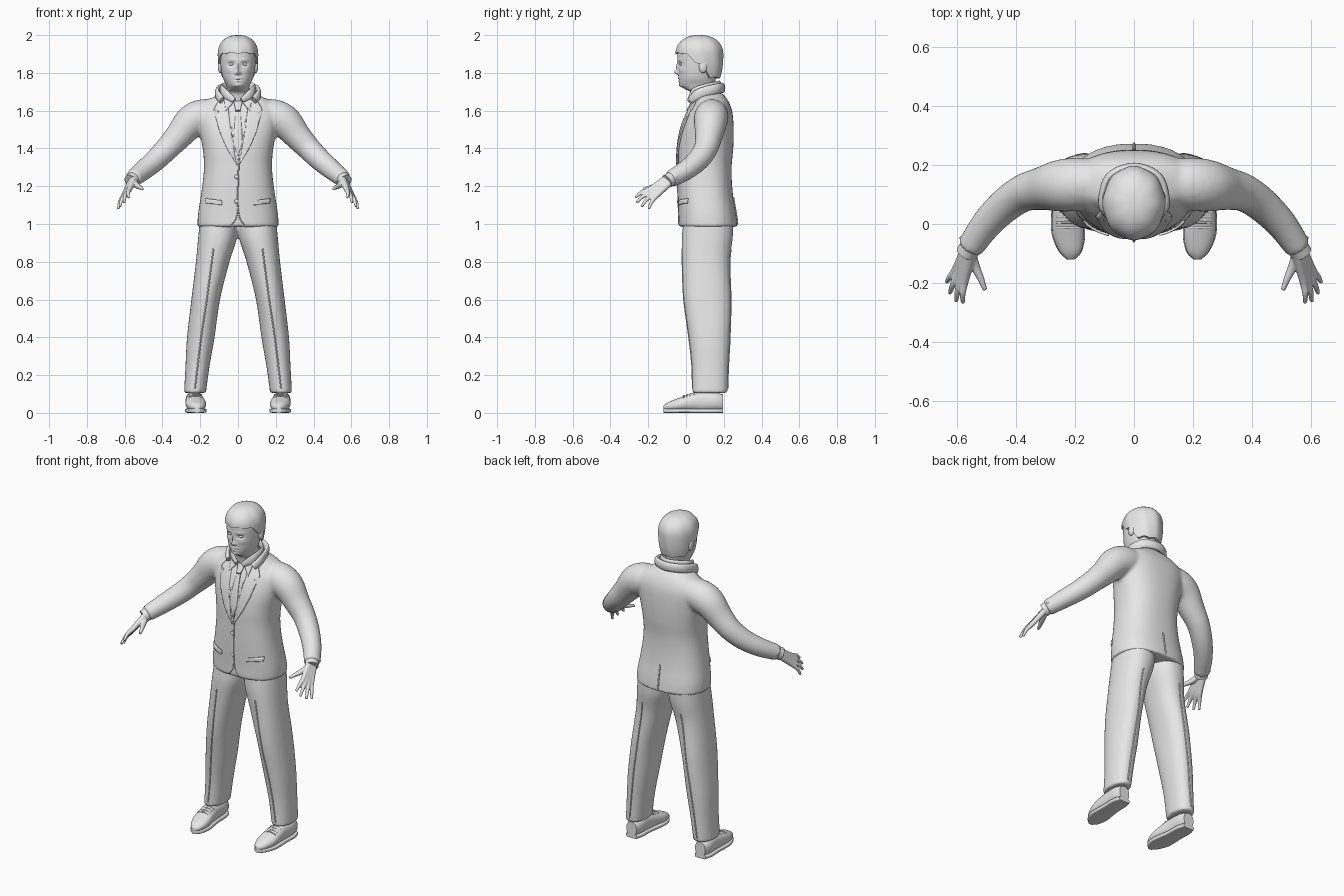
import bpy, bmesh, math
from mathutils import Vector
from mathutils.bvhtree import BVHTree

if "Cube" in bpy.data.objects:
    bpy.data.objects.remove(bpy.data.objects["Cube"])

grey = bpy.data.materials.new("light_grey")
grey.use_nodes = True
grey.diffuse_color = (0.8, 0.8, 0.8, 1)
grey.node_tree.nodes["Principled BSDF"].inputs["Base Color"].default_value = (0.8, 0.8, 0.8, 1)
UP = Vector((0, 0, 1))


def finish(name, bm, voxel=0, smooth=0):
    """Turn a bmesh into an object, optionally fusing its overlapping parts."""
    bmesh.ops.recalc_face_normals(bm, faces=bm.faces)
    mesh = bpy.data.meshes.new(name)
    bm.to_mesh(mesh)
    bm.free()
    mesh.materials.append(grey)
    mesh.shade_smooth()
    mesh.set_sharp_from_angle(angle=math.radians(50))
    ob = bpy.data.objects.new(name, mesh)
    bpy.context.scene.collection.objects.link(ob)
    if voxel:
        fuse = ob.modifiers.new("fuse", 'REMESH')
        fuse.mode, fuse.voxel_size, fuse.use_smooth_shade = 'VOXEL', voxel, True
        blend = ob.modifiers.new("blend", 'SMOOTH')
        blend.factor, blend.iterations = 0.5, smooth
    return ob


def dense(rows, sub):
    """Smooth curve through all the rows of numbers."""
    out = []
    for i in range(len(rows) - 1):
        a, b, c, d = (rows[max(0, min(len(rows) - 1, i + k))] for k in (-1, 0, 1, 2))
        for t in (k / sub for k in range(sub)):
            out.append([q + 0.5 * t * (r - p + t * (2*p - 5*q + 4*r - s + t * (3*(q - r) + s - p)))
                        for p, q, r, s in zip(a, b, c, d)])
    return out + [list(rows[-1])]


def sweep(bm, rows, axis=None, seg=32, power=2.0, sub=5, side=1):
    """Skin over rows of (x, y, z, half width, half depth); rings follow the path or a fixed axis."""
    rows = dense([(side * r[0], *r[1:4], r[-1]) for r in rows], sub)
    pts = [Vector(r[:3]) for r in rows]
    rings = []
    for i, r in enumerate(rows):
        u, v = Vector((1, 0, 0)), Vector((0, 1, 0))
        if axis == 'Y':
            v = UP
        elif axis is None:
            t = pts[min(i + 1, len(pts) - 1)] - pts[max(i - 1, 0)]
            u = t.cross(UP).normalized()
            v = u.cross(t).normalized()
        ring = []
        for k in range(seg):
            a = math.tau * k / seg
            c, s = math.cos(a), math.sin(a)
            c, s = (math.copysign(abs(w) ** (2 / power), w) for w in (c, s))
            ring.append(bm.verts.new(pts[i] + u * c * max(r[3], .001) + v * s * max(r[4], .001)))
        rings.append(ring)
    for p, q in zip(rings, rings[1:]):
        for k in range(seg):
            n = (k + 1) % seg
            bm.faces.new((p[k], p[n], q[n], q[k]))
    bm.faces.new(rings[0])
    bm.faces.new(rings[-1])


def swept(name, rows, **kw):
    bm = bmesh.new()
    sweep(bm, rows, **kw)
    return finish(name, bm)


def ball(name, at, size):
    bm = bmesh.new()
    bmesh.ops.create_uvsphere(bm, u_segments=20, v_segments=12, radius=1)
    for v in bm.verts:
        v.co = Vector(at) + Vector([a * b for a, b in zip(v.co, size)])
    return finish(name, bm)


def surface(ob):
    return BVHTree.FromObject(ob, bpy.context.evaluated_depsgraph_get())


def on(tree, x, z, face=-1, lift=0):
    hit = tree.ray_cast(Vector((x, face * 2, z)), Vector((0, -face, 0)))[0]
    return Vector((x, (hit.y if hit else 0.1) + face * lift, z))


def panel(name, tree, outline, lift, thick, side=1):
    """Thin cloth plate laid over the front of a surface."""
    bm = bmesh.new()
    f = bm.faces.new([bm.verts.new((side * x, 0, z)) for x, z in outline])
    bmesh.ops.triangulate(bm, faces=[f])
    for n, start, count in ((Vector((1, 0, 0)), -.2, 27), (UP, 1.06, 42)):
        for k in range(count):
            bmesh.ops.bisect_plane(bm, geom=bm.verts[:] + bm.edges[:] + bm.faces[:],
                                   plane_co=n * (start + k * .015), plane_no=n)
    for v in bm.verts:
        v.co = on(tree, v.co.x, v.co.z, -1, lift)
    ob = finish(name, bm)
    mod = ob.modifiers.new("thickness", 'SOLIDIFY')
    mod.thickness, mod.offset = thick, 0
    return ob


def seam(name, tree, line, r, face=-1, side=1):
    pts = [on(tree, side * x, z, face) for x, z, *_ in dense(line, 8)]
    swept(name, [(*p, r, r) for p in pts], axis='Z', seg=8, sub=1)


SIDES = (("left", 1), ("right", -1))

# Jacket: torso and sleeves fused
bm = bmesh.new()
sweep(bm, [(0, .117, .985, .215, .157), (0, .113, 1.05, .212, .153), (0, .105, 1.13, .2, .147),
           (0, .1, 1.22, .187, .143), (0, .1, 1.31, .18, .142), (0, .105, 1.4, .187, .145),
           (0, .114, 1.5, .205, .138), (0, .128, 1.59, .215, .118), (0, .135, 1.645, .18, .092),
           (0, .125, 1.68, .115, .078), (0, .12, 1.7, .08, .06)], axis='Z', seg=48, power=2.4)
for _, s in SIDES:
    sweep(bm, [(.12, .14, 1.58, .08), (.19, .135, 1.57, .09), (.25, .13, 1.54, .088), (.315, .12, 1.465, .073),
               (.375, .105, 1.4, .064), (.435, .065, 1.34, .059), (.5, 0, 1.285, .053),
               (.558, -.082, 1.238, .045)], side=s)
jacket = finish("jacket", bm, .01, 5)
cloth = surface(jacket)

# Shirt front, tie, lapels, pockets, buttons and seams
panel("shirt_front", cloth, [(-.075, 1.665), (.075, 1.665), (.005, 1.34), (-.005, 1.34)], .001, .003)
panel("tie_blade", cloth, [(-.011, 1.61), (.011, 1.61), (.026, 1.43), (0, 1.36), (-.026, 1.43)], .005, .006)
panel("tie_knot", cloth, [(-.022, 1.65), (.022, 1.65), (.013, 1.6), (-.013, 1.6)], .01, .009)
for name, s in SIDES:
    panel(name + "_lapel", cloth, [(.055, 1.66), (.1, 1.655), (.128, 1.605), (.1, 1.595), (.118, 1.565),
                                   (.098, 1.49), (.06, 1.4), (.004, 1.31), (.008, 1.36), (.04, 1.5)], .006, .009, s)
    panel(name + "_pocket_flap", cloth, [(.085, 1.125), (.17, 1.135), (.17, 1.11), (.085, 1.1)], .004, .008, s)
    panel(name + "_shirt_collar", cloth, [(.012, 1.655), (.075, 1.675), (.065, 1.6)], .013, .008, s)
    seam(name + "_front_hem_edge", cloth, [(0, 1.09), (.01, 1.03), (.035, .995)], .003, side=s)
seam("front_closing_edge", cloth, [(.004, 1.32), (0, 1.2), (0, 1.09)], .004)
seam("back_vent", cloth, [(0, 1.14), (0, 1.07), (0, 1.0)], .005, 1)
for i, z in enumerate((1.25, 1.12)):
    ball(f"button_{i + 1}", on(cloth, -.008, z), (.011, .007, .011))

# Collars round the neck
swept("jacket_collar", [(.085, .025, 1.655, .012, .02), (.11, .07, 1.69, .012, .027), (.085, .16, 1.715, .013, .027),
                        (0, .195, 1.72, .013, .027), (-.085, .16, 1.715, .013, .027),
                        (-.11, .07, 1.69, .012, .027), (-.085, .025, 1.655, .012, .02)], seg=16)
swept("shirt_collar_band", [(.02, .015, 1.655, .008, .014), (.075, .045, 1.695, .009, .026), (.08, .12, 1.72, .009, .026),
                            (0, .178, 1.735, .009, .024), (-.08, .12, 1.72, .009, .026),
                            (-.075, .045, 1.695, .009, .026), (-.02, .015, 1.655, .008, .014)], seg=16)

# Trousers: legs fused at the hips
bm = bmesh.new()
for _, s in SIDES:
    sweep(bm, [(.228, .127, .105, .058, .093), (.214, .128, .25, .064, .097), (.197, .124, .4, .073, .109),
               (.171, .113, .6, .076, .125), (.134, .106, .8, .089, .126), (.108, .113, .93, .103, .135),
               (.1, .12, 1.04, .1, .13)], axis='Z', power=2.2, side=s)
trousers = finish("trousers", bm, .01, 4)
legs = surface(trousers)

for name, s in SIDES:
    # Trouser creases, front and back
    for where, f in (("front", -1), ("back", 1)):
        seam(f"{name}_{where}_crease", legs, [(.13, .87), (.165, .6), (.195, .4), (.228, .13)], .004, f, s)

    # Shoes with soles and laces
    shoe = [(.215, -.12, .028, .012, .01), (.216, -.095, .034, .036, .022), (.222, -.04, .044, .053, .034),
            (.227, .02, .055, .051, .045), (.23, .08, .06, .046, .053), (.232, .15, .06, .046, .05),
            (.232, .195, .055, .034, .042)]
    swept(name + "_shoe", shoe, axis='Y', power=2.3, side=s)
    swept(name + "_sole", [(x, y, .012, a * 1.06, .012) for x, y, z, a, b in shoe], axis='Y', power=5, side=s)
    for i in range(4):
        y, z = -.012 + i * .018, .087 + i * .005
        swept(f"{name}_lace_{i + 1}", [(.19, y, z - .008, .004), (.226, y, z + .004, .004),
                                       (.262, y, z - .008, .004)], seg=8, side=s)

    # Shirt cuffs and sleeve buttons
    swept(name + "_shirt_cuff", [(.548, -.068, 1.246, .037), (.568, -.1, 1.226, .037)], side=s)
    for i in range(3):
        ball(f"{name}_sleeve_button_{i + 1}", (s * (.585 - i * .013), -.048 + i * .018, 1.243 + i * .009), (.007,) * 3)

    # Hands: four fingers and a thumb fused
    bm = bmesh.new()
    spread = Vector((.5, .68, -.54))
    tips = [(.58, -.268, 1.14), (.603, -.262, 1.112), (.625, -.235, 1.092), (.635, -.197, 1.08)]
    for i, tip in enumerate(tips):
        wrist = Vector((.558, -.085, 1.238)) + spread * (i - 1.5) * .011
        knuckle = Vector((.588, -.17, 1.17)) + spread * (i - 1.5) * .019
        mid = knuckle.lerp(Vector(tip), .55) + Vector((.004, -.004, .006))
        sweep(bm, [(*wrist, .018), (*knuckle, .0145), (*mid, .0105), (*tip, .007)], seg=14, side=s)
    sweep(bm, [(.555, -.095, 1.228, .018), (.538, -.145, 1.205, .016), (.52, -.185, 1.195, .012),
               (.505, -.224, 1.185, .008)], seg=14, side=s)
    finish(name + "_hand", bm, .004, 3)

# Head and neck with a modelled face
bm = bmesh.new()
sweep(bm, [(0, .11, 1.62, .07, .07), (0, .1, 1.69, .067, .07), (0, .078, 1.715, .06, .085),
           (0, .062, 1.735, .062, .093), (0, .06, 1.77, .078, .098), (0, .064, 1.81, .088, .104),
           (0, .068, 1.86, .094, .111), (0, .07, 1.91, .096, .113), (0, .07, 1.95, .086, .1),
           (0, .07, 1.985, .045, .05)], axis='Z', seg=80, sub=9, power=2.1)
# Each feature: x, z, width, height, push forward
features = [(0, 1.803, .011, .011, .021), (0, 1.83, .008, .024, .011), (0, 1.772, .019, .005, .006),
            (0, 1.764, .022, .002, -.004), (0, 1.756, .016, .005, .005), (0, 1.733, .02, .011, .007)]
for _, s in SIDES:
    features += [(s * .035, 1.846, .016, .01, -.011), (s * .035, 1.869, .024, .007, .004),
                 (s * .05, 1.815, .018, .016, .004), (s * .013, 1.798, .006, .006, .006)]
for v in bm.verts:
    if v.co.y < .05:
        x, z = v.co.x, v.co.z
        v.co.y -= sum(d * math.exp(-((x - fx) / w) ** 2 - ((z - fz) / h) ** 2) for fx, fz, w, h, d in features)
finish("head", bm)
for name, s in SIDES:
    ball(name + "_eye", (s * .035, -.024, 1.846), (.014, .011, .0075))
    ball(name + "_ear", (s * .094, .09, 1.832), (.013, .022, .033))

# Hair cap: low at the nape, short fringe at the front
bm = bmesh.new()
seg, steps, rings = 72, 24, []


def ease(t):
    t = max(0, min(1, t))
    return t * t * (3 - 2 * t)


for j in range(-1, steps):
    t = math.sin(math.pi / 2 * max(j, 0) / steps)
    ring = []
    for k in range(seg):
        a = math.tau * k / seg
        front = -math.sin(a)
        low = 1.85 + .055 * ease(front / .7) - .075 * ease(-front / .6) + .004 * math.sin(9 * a)
        z = low + (2.0 - low) * t
        u = abs(z - 1.895) / (.105 if z > 1.895 else .22)
        r = (1 - min(u, 1) ** 2.3) ** (1 / 2.3) * (1 + .012 * math.sin(8 * a + 14 * z))
        r *= .86 if j < 0 else 1
        ring.append(bm.verts.new((.106 * r * math.cos(a), .071 + .125 * r * math.sin(a), z)))
    rings.append(ring)
crown = bm.verts.new((0, .071, 2.0))
for p, q in zip(rings, rings[1:]):
    for k in range(seg):
        bm.faces.new((p[k], p[k - 1], q[k - 1], q[k]))
for k in range(seg):
    bm.faces.new((rings[-1][k], rings[-1][k - 1], crown))
finish("hair", bm)
